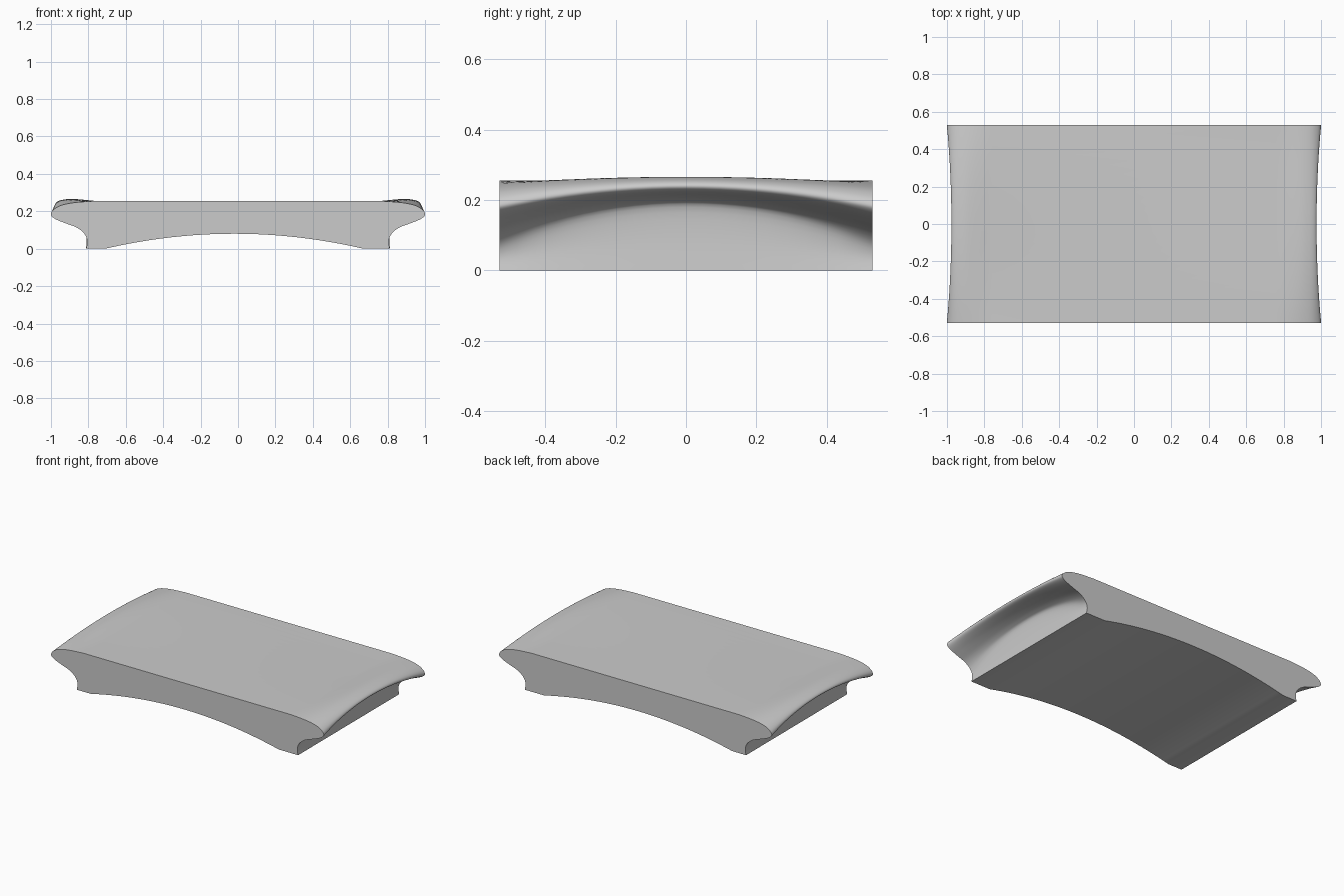
import bpy, bmesh, math

if "Cube" in bpy.data.objects:
    bpy.data.objects.remove(bpy.data.objects["Cube"], do_unlink=True)

HALF_DEPTH = 0.53
SLICES = 22
ARCH_STEPS = 32

# Side contour from foot to flat top: at the open ends, and at mid depth
END = [(0.812, 0), (0.806, 0.04), (0.82, 0.078), (0.86, 0.112), (0.92, 0.135),
       (0.97, 0.155), (0.995, 0.172), (1.0, 0.188), (0.985, 0.21), (0.945, 0.232),
       (0.87, 0.247), (0.76, 0.255)]
MID = [(0.812, 0), (0.807, 0.1), (0.812, 0.18), (0.835, 0.2), (0.88, 0.212),
       (0.93, 0.22), (0.965, 0.228), (0.976, 0.24), (0.965, 0.253), (0.935, 0.262),
       (0.88, 0.266), (0.76, 0.255)]


def smooth_path(points, steps=4):
    """Catmull-Rom curve through the points."""
    pts = [points[0]] + points + [points[-1]]
    out = []
    for a, b, c, d in zip(pts, pts[1:], pts[2:], pts[3:]):
        for i in range(steps):
            t = i / steps
            out.append(tuple(
                q + t / 2 * (r - p + t * (2 * p - 5 * q + 4 * r - s + t * (3 * (q - r) + s - p)))
                for p, q, r, s in zip(a, b, c, d)))
    return out + [points[-1]]


end_side, mid_side = smooth_path(END), smooth_path(MID)

# Shallow arch under the body, running from the left foot to the right foot
arch = []
for i in range(ARCH_STEPS + 1):
    u = 2 * i / ARCH_STEPS - 1
    arch.append((-0.02 + 0.69 * u, 0.08 * (1 - u * u)))


def section(y):
    f = 1 - (y / HALF_DEPTH) ** 2
    side = [(a[0] + (b[0] - a[0]) * f, a[1] + (b[1] - a[1]) * f)
            for a, b in zip(end_side, mid_side)]
    mirrored = [(-x, z) for x, z in reversed(side)]
    return arch + side + mirrored


# Loft the sections from front to back and cap both ends
bm = bmesh.new()
rings = []
for k in range(SLICES + 1):
    y = HALF_DEPTH * (2 * k / SLICES - 1)
    rings.append([bm.verts.new((x, y, z)) for x, z in section(y)])
for r0, r1 in zip(rings, rings[1:]):
    for i in range(len(r0)):
        j = (i + 1) % len(r0)
        bm.faces.new((r0[i], r0[j], r1[j], r1[i]))
bm.faces.new(rings[0])
bm.faces.new(rings[-1])
bmesh.ops.recalc_face_normals(bm, faces=bm.faces)

mesh = bpy.data.meshes.new("curved_slab")
bm.to_mesh(mesh)
bm.free()
slab = bpy.data.objects.new("curved_slab", mesh)
bpy.context.collection.objects.link(slab)

# Plain grey finish
grey = bpy.data.materials.new("plain_grey")
grey.use_nodes = True
colour = (0.6, 0.6, 0.6, 1)
grey.diffuse_color = colour
grey.node_tree.nodes["Principled BSDF"].inputs["Base Color"].default_value = colour
mesh.materials.append(grey)

bpy.context.view_layer.objects.active = slab
slab.select_set(True)
bpy.ops.object.shade_smooth_by_angle(angle=math.radians(30))
